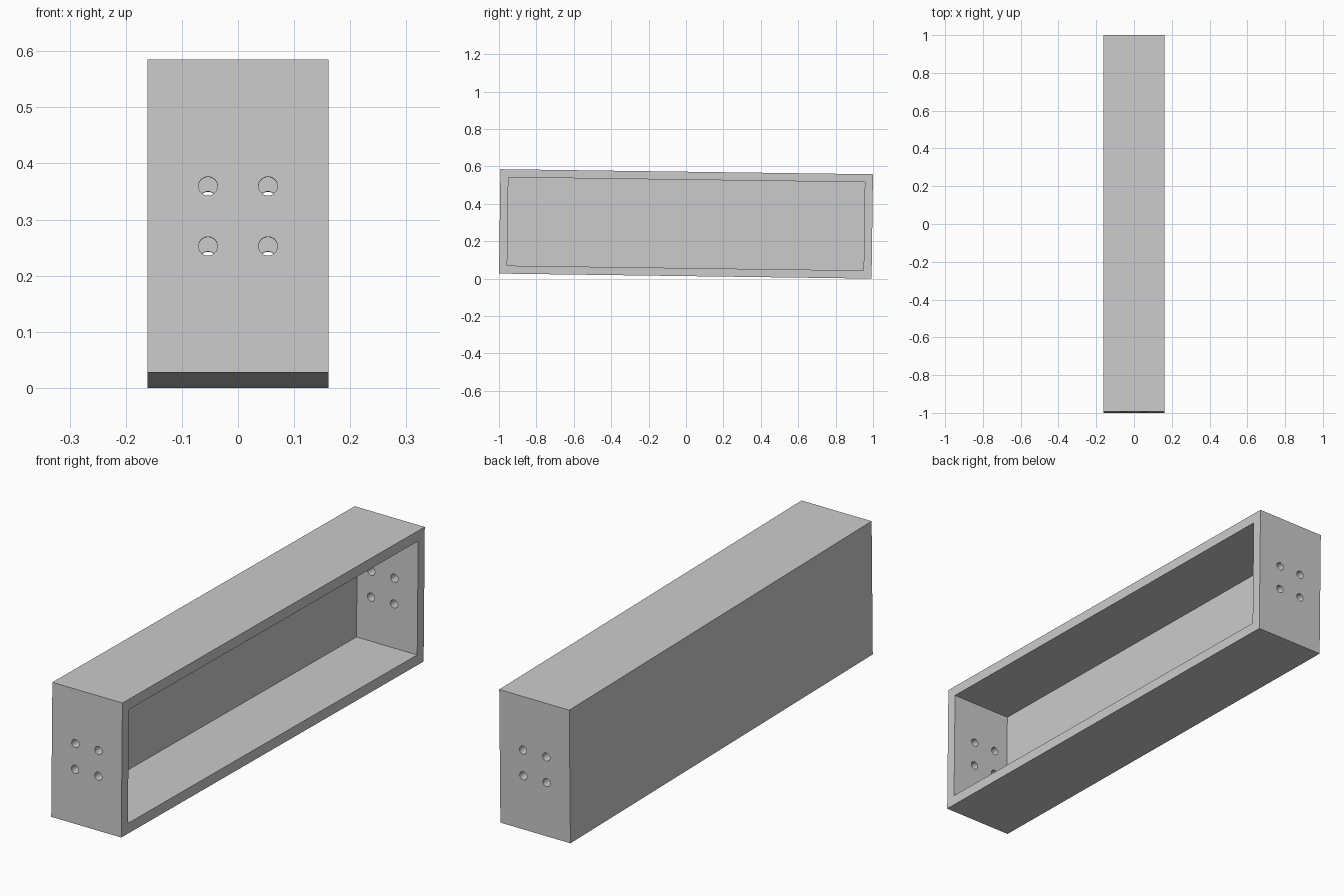
import bpy, math

if "Cube" in bpy.data.objects:
    bpy.data.objects.remove(bpy.data.objects["Cube"])

W, L, H = 0.323, 1.992, 0.558      # width (x), length (y), height (z)
T = 0.043                          # wall thickness
TILT = math.asin(0.027 / L)        # slight nose-down lean
HOLE_R, HOLE_OFF = 0.0168, 0.0535


def box(name, size, loc=(0, 0, 0)):
    bpy.ops.mesh.primitive_cube_add(size=1, location=loc)
    ob = bpy.context.object
    ob.name = name
    ob.scale = size
    bpy.ops.object.transform_apply(location=True, rotation=False, scale=True)
    return ob


def cut(target, cutter):
    cutter.hide_render = True
    mod = target.modifiers.new("cut", 'BOOLEAN')
    mod.operation = 'DIFFERENCE'
    mod.solver = 'EXACT'
    mod.object = cutter
    bpy.context.view_layer.objects.active = target
    bpy.ops.object.modifier_apply(modifier=mod.name)
    bpy.data.objects.remove(cutter, do_unlink=True)


# Outer shell
tray = box("open_tray", (W, L, H))

# Cavity, open towards +x
depth = W - T + 0.1
cut(tray, box("cavity_cutter", (depth, L - 2 * T, H - 2 * T),
              (-W / 2 + T + depth / 2, 0, 0)))

# Four bolt holes through both end walls
for x in (-HOLE_OFF, HOLE_OFF):
    for z in (-HOLE_OFF, HOLE_OFF):
        bpy.ops.mesh.primitive_cylinder_add(
            vertices=48, radius=HOLE_R, depth=L + 0.2,
            location=(x, 0, z), rotation=(math.pi / 2, 0, 0))
        bpy.context.object.name = "hole_cutter"
        cut(tray, bpy.context.object)

# Smooth hole walls, sharp box edges
bpy.ops.object.select_all(action='DESELECT')
tray.select_set(True)
bpy.context.view_layer.objects.active = tray
bpy.ops.object.shade_smooth_by_angle(angle=math.radians(30))

# Lean the tray and rest its lowest edge on the ground
tray.rotation_euler = (-TILT, 0, 0)
tray.location.z = (L * math.sin(TILT) + H * math.cos(TILT)) / 2
